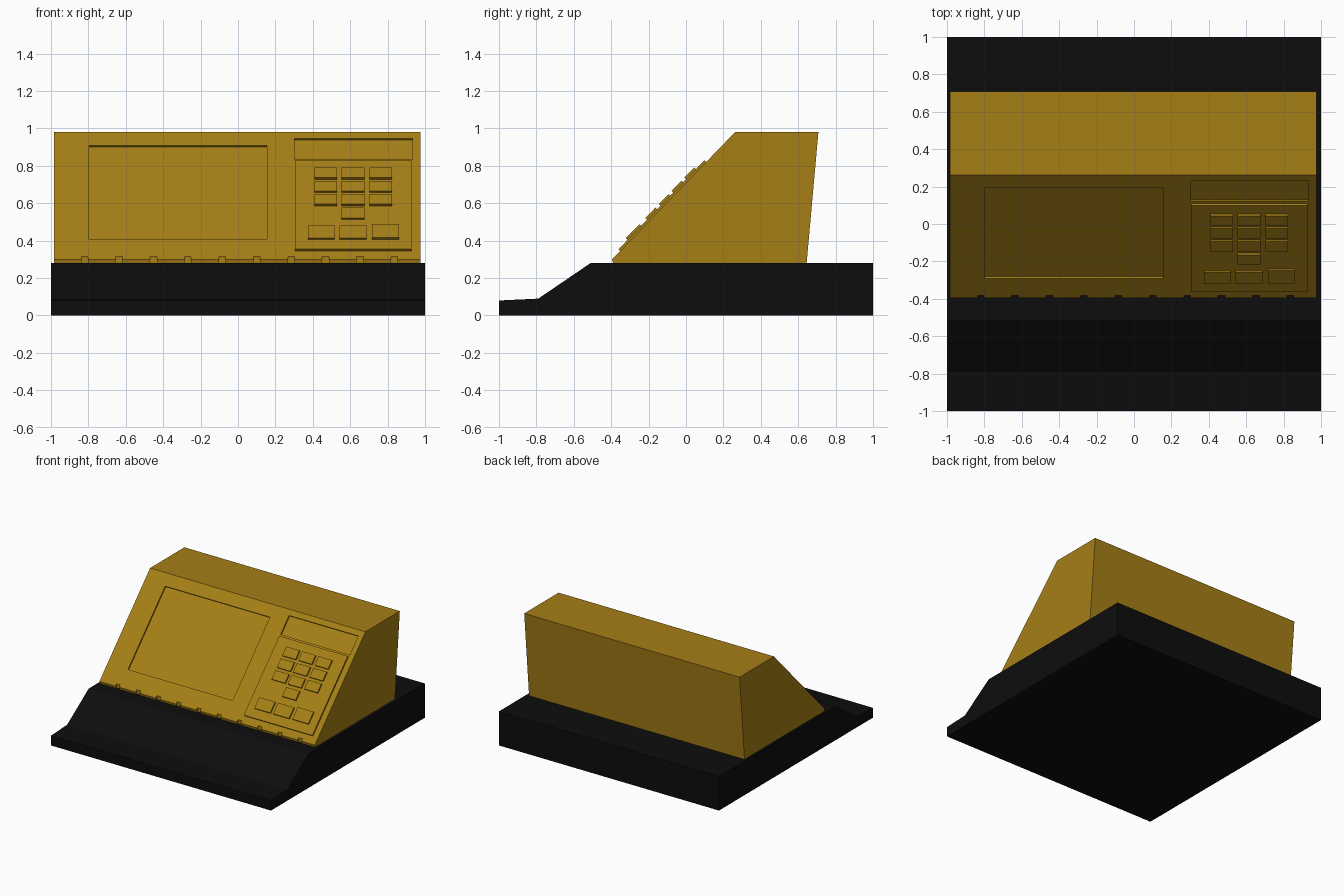
import bpy, bmesh
from mathutils import Vector

if "Cube" in bpy.data.objects:
    bpy.data.objects.remove(bpy.data.objects["Cube"])


def material(name, rgb):
    m = bpy.data.materials.new(name)
    m.diffuse_color = (*rgb, 1)
    m.use_nodes = True
    m.node_tree.nodes["Principled BSDF"].inputs["Base Color"].default_value = m.diffuse_color
    return m


MUSTARD = material("mustard", (0.38, 0.21, 0.008))
BLACK = material("black", (0.004, 0.004, 0.004))


def finish(bm, name, mat):
    bmesh.ops.recalc_face_normals(bm, faces=bm.faces)
    me = bpy.data.meshes.new(name)
    bm.to_mesh(me)
    bm.free()
    me.materials.append(mat)
    ob = bpy.data.objects.new(name, me)
    bpy.context.collection.objects.link(ob)
    return ob


def add_prism(bm, profile, x0, x1):
    """Extrude a (y, z) outline along x."""
    face = bm.faces.new([bm.verts.new((x0, y, z)) for y, z in profile])
    ext = bmesh.ops.extrude_face_region(bm, geom=[face])["geom"]
    bmesh.ops.translate(bm, vec=(x1 - x0, 0, 0),
                        verts=[v for v in ext if isinstance(v, bmesh.types.BMVert)])


def prism(name, profile, x0, x1, mat):
    bm = bmesh.new()
    add_prism(bm, profile, x0, x1)
    return finish(bm, name, mat)


# Sloped front plane: bottom and top edges, outward normal
LOW, HIGH = Vector((-0.395, 0.30)), Vector((0.262, 0.98))
UP = (HIGH - LOW).normalized()
OUT = Vector((-UP.y, UP.x))


def slope_outline(z0, z1, d0, d1):
    """Rectangle in y,z spanning heights z0..z1 on the slope, d0..d1 off it."""
    a = LOW + UP * ((z0 - LOW.y) / UP.y)
    b = LOW + UP * ((z1 - LOW.y) / UP.y)
    return [a + OUT * d0, b + OUT * d0, b + OUT * d1, a + OUT * d1]


# Base with stepped front ledge
prism("base", [(-1, 0), (1, 0), (1, 0.28), (-0.51, 0.28), (-0.79, 0.09), (-1, 0.08)],
      -1, 1, BLACK)

# Wedge-shaped housing
housing = prism("housing", [(-0.39, 0.28), LOW, HIGH, (0.708, 0.98), (0.645, 0.28)],
                -0.983, 0.975, MUSTARD)

# Recesses: screen, small display, row of vent notches along the bottom edge
bm = bmesh.new()
add_prism(bm, slope_outline(0.408, 0.908, -0.012, 0.05), -0.797, 0.155)
add_prism(bm, slope_outline(0.833, 0.947, -0.012, 0.05), 0.303, 0.932)
for i in range(10):
    x = -0.82 + i * 0.184
    add_prism(bm, [(-0.45, 0.26), (-0.381, 0.26), (-0.381, 0.33), (-0.45, 0.33)],
              x - 0.018, x + 0.018)
cutter = finish(bm, "recess_cutter", MUSTARD)
cutter.hide_render = True
mod = housing.modifiers.new("recesses", 'BOOLEAN')
mod.operation = 'DIFFERENCE'
mod.solver = 'EXACT'
mod.object = cutter
bpy.context.view_layer.objects.active = housing
bpy.ops.object.modifier_apply(modifier=mod.name)
bpy.data.objects.remove(cutter)

# Raised keypad panel
prism("keypad_panel", slope_outline(0.345, 0.821, -0.004, 0.013), 0.305, 0.928, MUSTARD)


def key(name, x0, x1, z0, z1):
    prism(name, slope_outline(z0, z1, 0.008, 0.026), x0, x1, MUSTARD)


# Number keys: three rows of three plus a single centre key
columns = [0.408, 0.554, 0.703]
for r, z in enumerate((0.719, 0.648, 0.577)):
    for c, x in enumerate(columns):
        key(f"number_key_{r}_{c}", x, x + 0.121, z, z + 0.054)
key("number_key_zero", columns[1], columns[1] + 0.121, 0.503, 0.558)

# Larger function keys
for i, (x, z) in enumerate([(0.373, 0.396), (0.544, 0.396), (0.717, 0.398)]):
    key(f"function_key_{i}", x, x + 0.144, z, z + (0.072 if i == 2 else 0.066))
